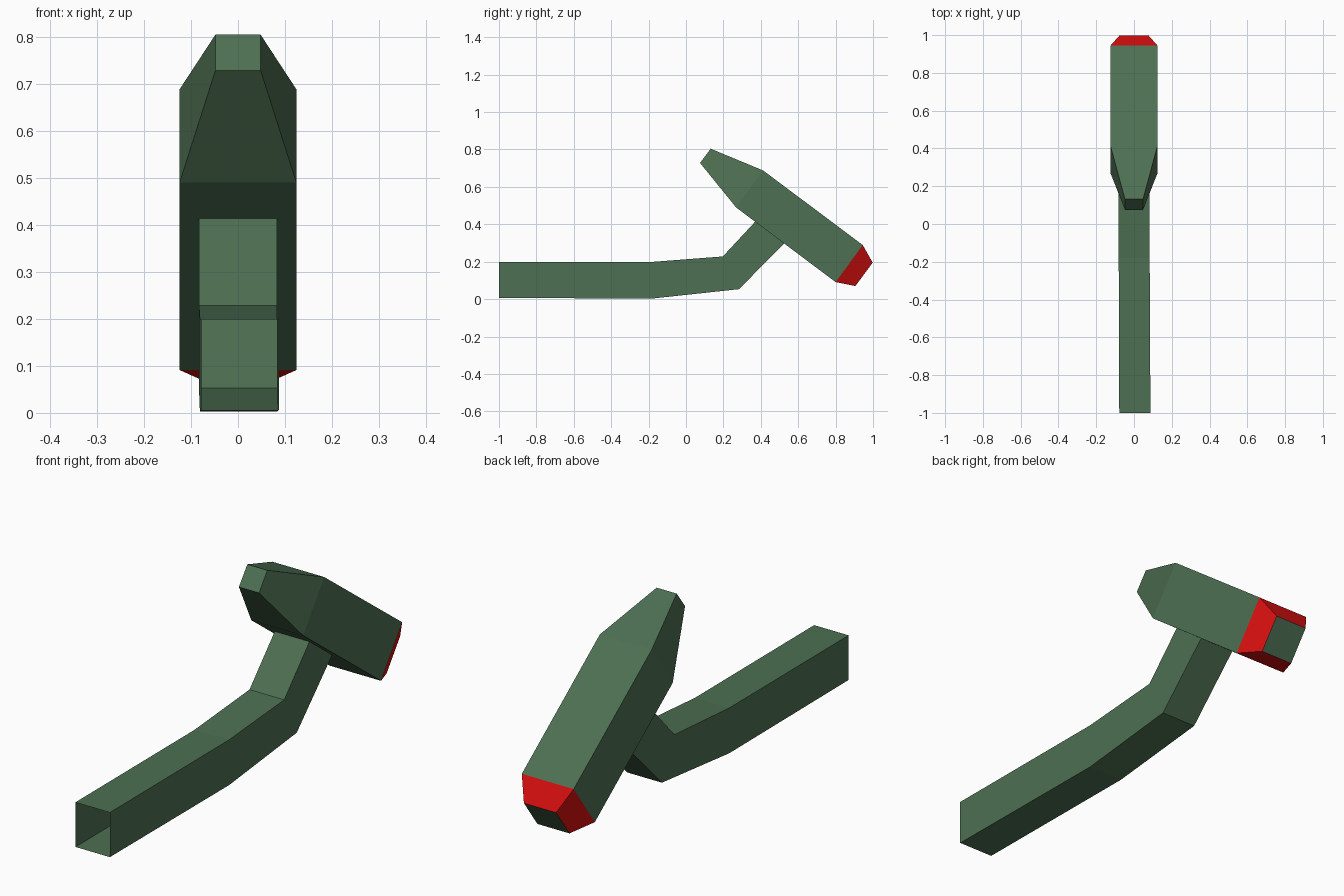
import bpy, bmesh

if "Cube" in bpy.data.objects:
    bpy.data.objects.remove(bpy.data.objects["Cube"])


def material(name, color):
    m = bpy.data.materials.new(name)
    m.diffuse_color = (*color, 1)
    m.use_nodes = True
    m.node_tree.nodes["Principled BSDF"].inputs["Base Color"].default_value = m.diffuse_color
    return m


green = material("dark green", (0.075, 0.16, 0.085))
red = material("red", (0.70, 0.005, 0.005))


def loft(name, sections, cap_start, cap_end, mats, red_segment=None):
    """Square tube through sections: (left x, right x, lower (y, z), upper (y, z))."""
    bm = bmesh.new()
    rings = []
    for x0, x1, low, up in sections:
        rings.append([bm.verts.new(p) for p in
                      ((x0, *low), (x1, *low), (x1, *up), (x0, *up))])
    for i, (a, b) in enumerate(zip(rings, rings[1:])):
        for k in range(4):
            n = (k + 1) % 4
            f = bm.faces.new((a[k], a[n], b[n], b[k]))
            f.material_index = 1 if i == red_segment else 0
    if cap_start:
        bm.faces.new(rings[0][::-1])
    if cap_end:
        bm.faces.new(rings[-1])
    # outward normals: flip all if the first lower face points up
    bm.normal_update()
    bm.faces.ensure_lookup_table()
    if bm.faces[0].normal.z > 0:
        bmesh.ops.reverse_faces(bm, faces=bm.faces[:])
    me = bpy.data.meshes.new(name)
    bm.to_mesh(me)
    bm.free()
    for m in mats:
        me.materials.append(m)
    ob = bpy.data.objects.new(name, me)
    bpy.context.collection.objects.link(ob)
    return ob


# bent hollow arm, open at the front end
loft("arm", [
    (-0.078, 0.087, (-1.0, 0.006), (-1.0, 0.199)),
    (-0.081, 0.083, (-0.18, 0.003), (-0.18, 0.199)),
    (-0.083, 0.083, (0.283, 0.053), (0.197, 0.228)),
    (-0.083, 0.083, (0.525, 0.297), (0.37, 0.414)),
], False, False, [green])

# tilted head with a tapered tip and a red bevelled band at the other end
loft("head", [
    (-0.048, 0.048, (0.075, 0.728), (0.132, 0.804)),
    (-0.124, 0.124, (0.268, 0.490), (0.412, 0.688)),
    (-0.124, 0.124, (0.800, 0.091), (0.945, 0.289)),
    (-0.077, 0.077, (0.906, 0.070), (0.998, 0.195)),
], True, True, [green, red], red_segment=2)
